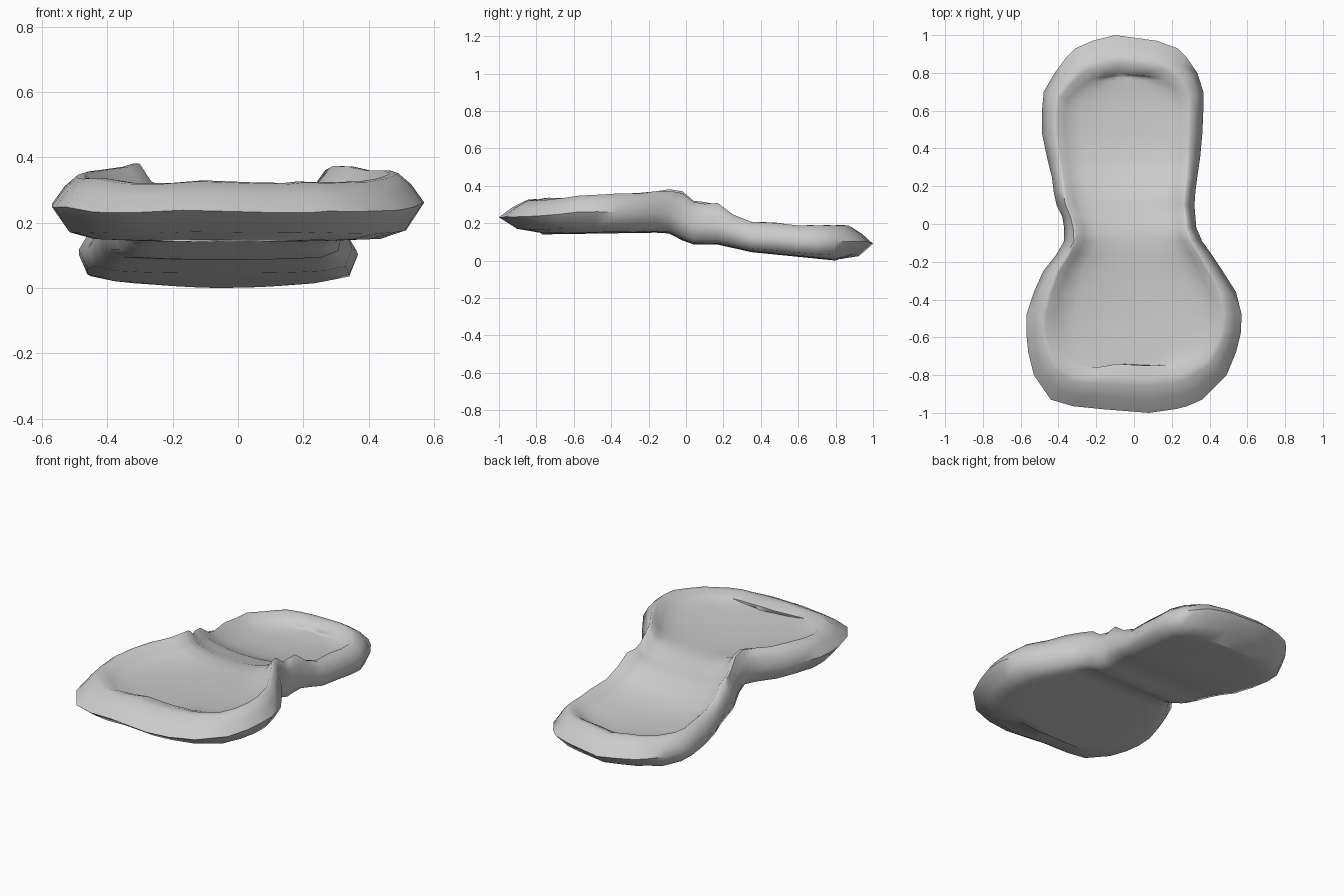
import bpy, bmesh, random
from mathutils import Vector

if "Cube" in bpy.data.objects:
    bpy.data.objects.remove(bpy.data.objects["Cube"])

random.seed(4)

# Plan outline from front to back: y, left x, right x, rim width
ROWS = [
    (-.98, -.17, .22, .18), (-.965, -.32, .28, .18), (-.93, -.44, .36, .17),
    (-.80, -.53, .49, .13), (-.68, -.56, .54, .11), (-.58, -.57, .565, .10), (-.48, -.57, .57, .10),
    (-.36, -.53, .54, .09), (-.25, -.48, .47, .08), (-.16, -.41, .41, .07),
    (-.09, -.37, .36, .065), (-.02, -.37, .33, .06), (.04, -.38, .325, .055),
    (.10, -.41, .32, .06), (.17, -.425, .325, .06), (.25, -.435, .335, .06), (.35, -.46, .35, .07),
    (.48, -.487, .362, .08), (.60, -.487, .367, .08), (.70, -.478, .367, .085),
    (.80, -.42, .335, .10), (.88, -.36, .28, .115), (.93, -.31, .23, .13), (.97, -.22, .12, .14)]
# Heights along y
TOP = [(-1, .32), (-.8, .335), (-.4, .36), (-.2, .375), (-.04, .39), (.05, .32),
       (.17, .31), (.25, .25), (.35, .21), (.6, .20), (.88, .19), (1, .18)]
EDGE = [(-1, .24), (-.5, .262), (-.1, .26), (.04, .20), (.2, .18), (.35, .12), (1, .10)]
LOW = [(-1, .155), (-.76, .145), (-.1, .155), (.02, .092), (.2, .09), (.3, .055), (.5, .035), (.8, .005), (1, .005)]
FLOOR = [(-1, .30), (-.72, .287), (-.5, .275), (-.3, .273), (-.15, .28), (-.05, .283), (.05, .25),
         (.15, .23), (.25, .18), (.38, .138), (.65, .126), (.8, .135), (1, .14)]


def at(table, y):
    y = max(table[0][0], min(table[-1][0], y))
    for (a, p), (b, q) in zip(table, table[1:]):
        if y <= b:
            return p + (q - p) * (y - a) / (b - a)


outline = [(.08, -1.0, .18)] + [(r, y, d) for y, l, r, d in ROWS]
outline += [(-.1, 1.0, .14)] + [(l, y, d) for y, l, r, d in reversed(ROWS)]
n, m = len(outline), len(ROWS)
bumps = [random.uniform(-.007, .007) for _ in range(n)]
bm = bmesh.new()


def ring(inset, base, other, t, wobble=0, lift=0, back=1, extra=0):
    """Closed loop inset towards the spine, height blended between two tables."""
    out = []
    for (x, y, d), b in zip(outline, bumps):
        spine = Vector((-.06 if y > .1 else 0, max(-.5, min(.55, y))))
        p = Vector((x, y))
        k = back if 0 < y < .85 else 1
        p += (spine - p).normalized() * (d * inset * k + extra)
        z = at(base, p.y) * (1 - t) + at(other, p.y) * t + b * wobble + lift
        out.append(bm.verts.new((p.x, p.y, z)))
    return out


def bridge(a, b):
    for i in range(n):
        j = (i + 1) % n
        bm.faces.new((a[i], a[j], b[j], b[i]))


def fill(loop, table, cols=8, power=3):
    """Close a loop with rows of quads running from right to left."""
    grid = []
    for i in range(1, m + 1):
        r, l = loop[i], loop[n - i]
        row = [r]
        for k in range(1, cols):
            p = r.co.lerp(l.co, k / cols)
            s = abs(2 * k / cols - 1) ** power
            p.z = at(table, p.y) * (1 - s) + p.z * s
            row.append(bm.verts.new(p))
        grid.append(row + [l])
    for a, b in zip(grid, grid[1:]):
        for k in range(cols):
            bm.faces.new((a[k], a[k + 1], b[k + 1], b[k]))
    for row, tip in ((grid[0], loop[0]), (grid[-1], loop[m + 1])):
        for k in range(cols):
            bm.faces.new((row[k], row[k + 1], tip))


# Shell: underside, rounded outer bank, rim, and inner bowl
loops = [ring(1.3, LOW, EDGE, 0, 0, .007, .95),
         ring(.55, LOW, EDGE, .27, .5, 0, .6),
         ring(0, EDGE, TOP, 0, 1),
         ring(.4, EDGE, TOP, .6, 1),
         ring(.8, EDGE, TOP, .97, 1),
         ring(1.05, EDGE, TOP, .97, 1),
         ring(1.3, FLOOR, TOP, .45, .5, 0, 1, .02)]
for a, b in zip(loops, loops[1:]):
    bridge(a, b)
fill(loops[0], LOW)
fill(loops[-1], FLOOR, power=2.5)

bmesh.ops.recalc_face_normals(bm, faces=bm.faces)
low = min(v.co.z for v in bm.verts)
bmesh.ops.translate(bm, verts=bm.verts, vec=(0, 0, -low))
mesh = bpy.data.meshes.new("two_level_basin")
bm.to_mesh(mesh)
bm.free()
basin = bpy.data.objects.new("two_level_basin", mesh)
bpy.context.collection.objects.link(basin)
bpy.context.view_layer.objects.active = basin
basin.select_set(True)
bpy.ops.object.shade_smooth_by_angle(angle=1.1)
